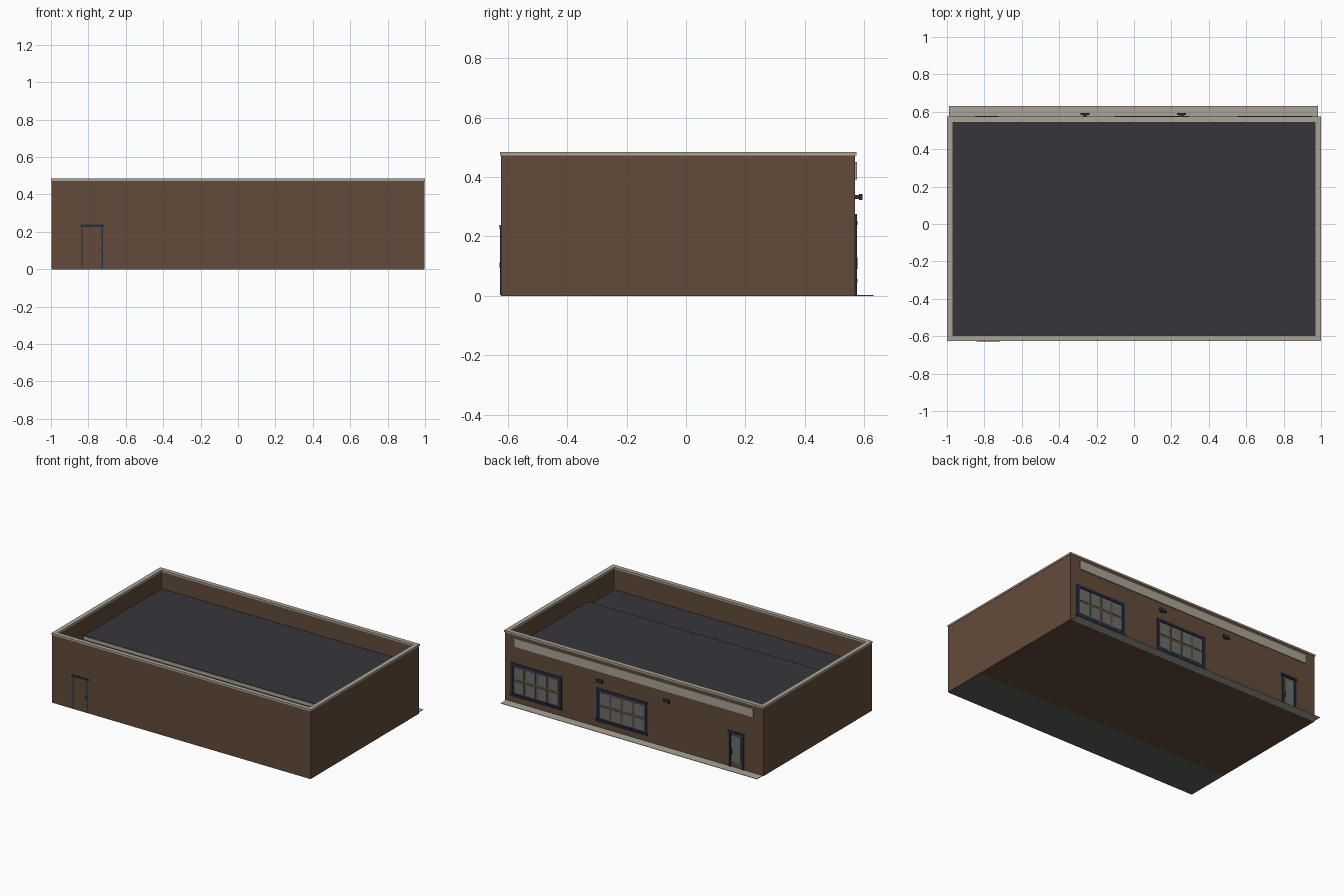
import bpy
import bmesh
from mathutils import Matrix, Vector

cube = bpy.data.objects.get("Cube")
if cube:
    bpy.data.objects.remove(cube, do_unlink=True)


def material(name, r, g, b):
    mat = bpy.data.materials.new(name)
    mat.use_nodes = True
    mat.diffuse_color = (r, g, b, 1)
    bsdf = mat.node_tree.nodes["Principled BSDF"]
    bsdf.inputs["Base Color"].default_value = (r, g, b, 1)
    bsdf.inputs["Roughness"].default_value = 0.8
    return mat


BROWN = material("brown wall", 0.127, 0.071, 0.042)
STONE = material("pale stone", 0.40, 0.37, 0.31)
ROOF = material("dark roofing", 0.038, 0.036, 0.044)
NAVY = material("navy trim", 0.017, 0.026, 0.06)
GLASS = material("grey glass", 0.14, 0.16, 0.15)
GREEN = material("green grey floor", 0.10, 0.12, 0.10)
DARK = material("dark metal", 0.03, 0.03, 0.033)


def boxes(name, mat, *extents):
    """One object made of boxes, each given as (x0, x1, y0, y1, z0, z1)."""
    bm = bmesh.new()
    for x0, x1, y0, y1, z0, z1 in extents:
        centre = Vector((x0 + x1, y0 + y1, z0 + z1)) / 2
        size = Matrix.Diagonal((x1 - x0, y1 - y0, z1 - z0, 1))
        bmesh.ops.create_cube(bm, size=1, matrix=Matrix.Translation(centre) @ size)
    mesh = bpy.data.meshes.new(name)
    bm.to_mesh(mesh)
    bm.free()
    mesh.materials.append(mat)
    obj = bpy.data.objects.new(name, mesh)
    bpy.context.collection.objects.link(obj)
    return obj


def ring(name, mat, x, y0, y1, w, z0, z1):
    """Rectangular ring of four walls of width w."""
    boxes(name, mat,
          (-x, x, y0, y0 + w, z0, z1), (-x, x, y1 - w, y1, z0, z1),
          (-x, -x + w, y0 + w, y1 - w, z0, z1),
          (x - w, x, y0 + w, y1 - w, z0, z1))


def frame(name, x0, x1, y0, y1, z0, z1, w, sill=True):
    """Upright frame around an opening, with an optional bottom rail."""
    parts = [(x0, x0 + w, y0, y1, z0, z1), (x1 - w, x1, y0, y1, z0, z1),
             (x0 + w, x1 - w, y0, y1, z1 - w, z1)]
    if sill:
        parts.append((x0 + w, x1 - w, y0, y1, z0, z0 + w))
    boxes(name, NAVY, *parts)


FRONT, BACK, SPLIT = -0.623, 0.57, -0.31
IN_X, IN_F, IN_B = 0.97, FRONT + 0.025, BACK - 0.025

# Shell, coping, floors and the two roof levels
ring("outer_walls", BROWN, 0.997, FRONT, BACK, 0.025, 0.002, 0.474)
ring("parapet_coping", STONE, 1.0, FRONT - 0.003, BACK + 0.004, 0.031, 0.473, 0.485)
boxes("main_floor", BROWN, (-0.995, 0.995, SPLIT, BACK, 0, 0.004))
boxes("rear_room_floor", GREEN, (-0.995, 0.995, FRONT, SPLIT, 0, 0.004))
boxes("partition_wall", BROWN, (-IN_X, IN_X, SPLIT, SPLIT + 0.02, 0.004, 0.33))
boxes("main_roof", ROOF, (-IN_X, IN_X, SPLIT, IN_B, 0.335, 0.355))
boxes("lower_roof", ROOF, (-IN_X, IN_X, IN_F, SPLIT, 0.312, 0.328))
boxes("roof_step_flashing", STONE,
      (-IN_X, IN_X, SPLIT - 0.003, SPLIT, 0.328, 0.352))

# Pavement and long blank fascia panel on the shop side
boxes("pavement", STONE, (-0.99, 0.985, BACK, 0.632, 0, 0.003))
boxes("fascia_panel", STONE, (-0.92, 0.92, BACK, BACK + 0.006, 0.392, 0.45))

# Shop windows: navy frames with a grid of panes
for side, x0 in (("left", 0.558), ("middle", -0.10)):
    x1, z0, z1 = x0 + 0.39, 0.045, 0.275
    frame(side + "_window_frame", x0, x1, BACK, BACK + 0.006, z0, z1, 0.018)
    boxes(side + "_window_sill", NAVY,
          (x0 - 0.005, x1 + 0.005, BACK, BACK + 0.008, z0, z0 + 0.012))
    step_x, step_z = (x1 - x0 - 0.036) / 4, (z1 - z0 - 0.036) / 2
    panes = []
    for i in range(4):
        for j in range(2):
            px, pz = x0 + 0.018 + i * step_x, z0 + 0.018 + j * step_z
            panes.append((px + 0.009, px + step_x - 0.009, BACK, BACK + 0.003,
                          pz + 0.009, pz + step_z - 0.009))
    boxes(side + "_window_panes", GLASS, *panes)

# Shop door
frame("shop_door_frame", -0.845, -0.73, BACK, BACK + 0.006, 0.003, 0.25, 0.014, False)
boxes("shop_door_header", NAVY, (-0.85, -0.725, BACK, BACK + 0.008, 0.238, 0.252))
boxes("shop_door_glass", GLASS, (-0.822, -0.753, BACK, BACK + 0.003, 0.04, 0.222))
boxes("shop_door_handle", DARK, (-0.757, -0.751, BACK, BACK + 0.008, 0.09, 0.13))

# Service door on the blank side
Y = FRONT - 0.003
frame("service_door_frame", -0.838, -0.722, Y, FRONT, 0.003, 0.235, 0.007, False)
boxes("service_door_header", NAVY, (-0.843, -0.717, Y - 0.003, FRONT, 0.226, 0.238))
boxes("service_door_leaf", BROWN, (-0.831, -0.729, Y + 0.001, FRONT, 0.004, 0.228))
boxes("service_door_handle", DARK, (-0.741, -0.735, Y - 0.002, FRONT, 0.095, 0.112))

# Wall lamps: slim bracket and a wider head
for side, x in (("left", 0.255), ("right", -0.262)):
    boxes(side + "_wall_lamp", DARK,
          (x - 0.012, x + 0.012, BACK, BACK + 0.012, 0.327, 0.339),
          (x - 0.024, x + 0.024, BACK + 0.012, BACK + 0.024, 0.323, 0.343))
